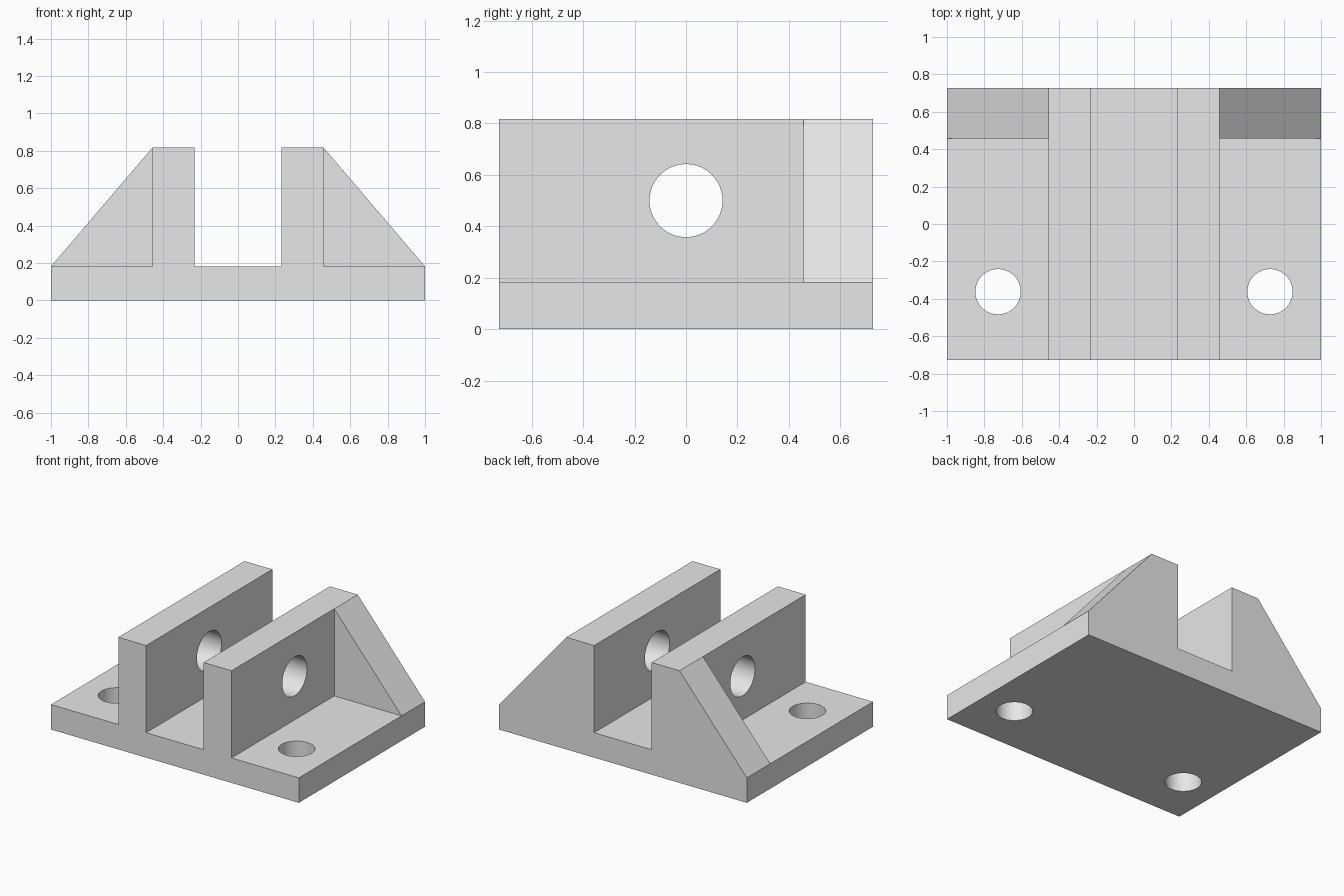
import bpy, bmesh, math
from mathutils import Matrix, Vector

cube = bpy.data.objects.get("Cube")
if cube:
    bpy.data.objects.remove(cube, do_unlink=True)

# Main dimensions
DEPTH, BASE, TOP = 0.727, 0.182, 0.818
WALL_OUT, WALL_IN = 0.457, 0.232

grey = bpy.data.materials.new("light grey")
grey.use_nodes = True
colour = (0.8, 0.8, 0.8, 1)
grey.diffuse_color = colour
grey.node_tree.nodes["Principled BSDF"].inputs["Base Color"].default_value = colour


def make_object(name, bm):
    bmesh.ops.recalc_face_normals(bm, faces=bm.faces)
    mesh = bpy.data.meshes.new(name)
    bm.to_mesh(mesh)
    bm.free()
    mesh.materials.append(grey)
    obj = bpy.data.objects.new(name, mesh)
    bpy.context.collection.objects.link(obj)
    return obj


def box(name, low, high):
    low, high = Vector(low), Vector(high)
    bm = bmesh.new()
    matrix = Matrix.Translation((low + high) / 2) @ Matrix.Diagonal(high - low).to_4x4()
    bmesh.ops.create_cube(bm, size=1, matrix=matrix)
    return make_object(name, bm)


def cylinder(name, centre, radius, length, rotation=Matrix()):
    bm = bmesh.new()
    bmesh.ops.create_cone(bm, cap_ends=True, segments=64, radius1=radius, radius2=radius,
                          depth=length, matrix=Matrix.Translation(centre) @ rotation)
    return make_object(name, bm)


# Bracket body: base, two uprights and sloping sides in one extruded profile
half = [(1, 0), (1, BASE), (WALL_OUT, TOP), (WALL_IN, TOP), (WALL_IN, BASE)]
outline = half + [(-x, z) for x, z in reversed(half)]
bm = bmesh.new()
face = bm.faces.new([bm.verts.new((x, -DEPTH, z)) for x, z in outline])
extruded = bmesh.ops.extrude_face_region(bm, geom=[face])["geom"]
bmesh.ops.translate(bm, vec=(0, 2 * DEPTH, 0),
                    verts=[v for v in extruded if isinstance(v, bmesh.types.BMVert)])
bracket = make_object("bracket", bm)

# Cutters: side pockets that leave rear gussets, mounting holes and pin bore
cutters = [cylinder("pin_bore_cutter", (0, 0, 0.5), 0.142, 1.6,
                    Matrix.Rotation(math.pi / 2, 4, "Y"))]
for side, sign in (("left", 1), ("right", -1)):
    x1, x2 = sorted((sign * WALL_OUT, sign * 1.2))
    cutters.append(box(side + "_pocket_cutter", (x1, -1, BASE), (x2, WALL_OUT, 1)))
    cutters.append(cylinder(side + "_mounting_hole_cutter", (sign * 0.727, -0.362, BASE / 2),
                            0.121, 0.6))

for cutter in cutters:
    cutter.hide_render = True
    cut = bracket.modifiers.new(cutter.name, "BOOLEAN")
    cut.operation = "DIFFERENCE"
    cut.solver = "EXACT"
    cut.object = cutter

# Apply the cuts and discard the cutters
bpy.context.view_layer.update()
evaluated = bracket.evaluated_get(bpy.context.evaluated_depsgraph_get())
cut_mesh = bpy.data.meshes.new_from_object(evaluated)
bracket.modifiers.clear()
bracket.data = cut_mesh
for cutter in cutters:
    bpy.data.objects.remove(cutter, do_unlink=True)

# Smooth bores, crisp edges
bpy.ops.object.select_all(action="DESELECT")
bracket.select_set(True)
bpy.context.view_layer.objects.active = bracket
bpy.ops.object.shade_smooth_by_angle(angle=math.radians(30))
